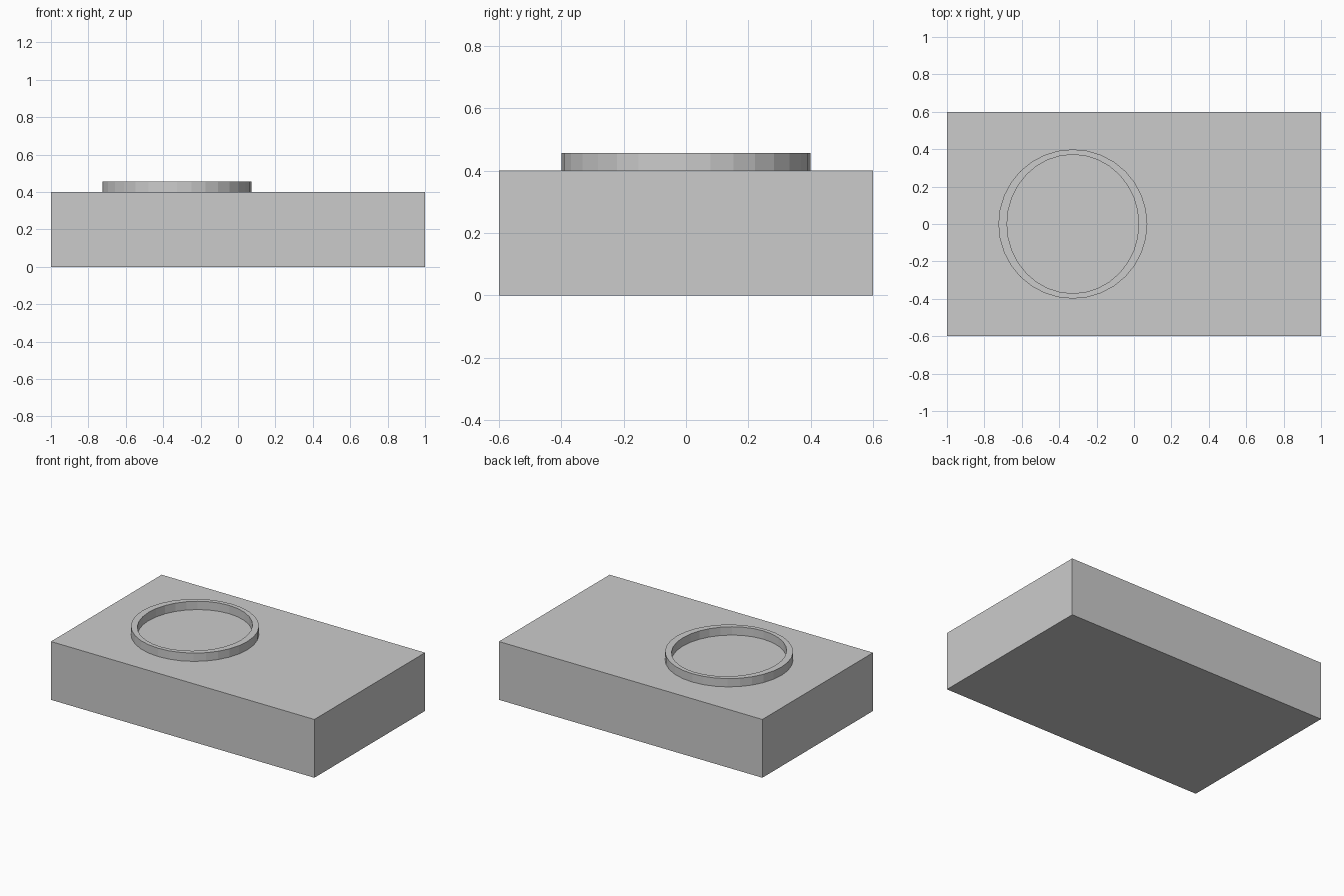
import bpy, bmesh
from math import cos, sin, tau

if "Cube" in bpy.data.objects:
    bpy.data.objects.remove(bpy.data.objects["Cube"])


def make_object(name, bm):
    bmesh.ops.recalc_face_normals(bm, faces=bm.faces)
    mesh = bpy.data.meshes.new(name)
    bm.to_mesh(mesh)
    bm.free()
    obj = bpy.data.objects.new(name, mesh)
    bpy.context.collection.objects.link(obj)
    return obj


# Rectangular base block
bm = bmesh.new()
bmesh.ops.create_cube(bm, size=1)
bmesh.ops.scale(bm, vec=(2, 1.2, 0.4), verts=bm.verts)
bmesh.ops.translate(bm, vec=(0, 0, 0.2), verts=bm.verts)
make_object("base_block", bm)

# Raised rim: near-circular outside, slightly oval inside, 32 sides
SIDES, CENTRE_X = 32, -0.327
OUTER, INNER = (0.398, 0.399), (0.352, 0.371)
LOW, HIGH = 0.4, 0.457
bm = bmesh.new()
loops = []
for (rx, ry), z in ((OUTER, LOW), (OUTER, HIGH), (INNER, HIGH), (INNER, LOW)):
    loops.append([bm.verts.new((CENTRE_X + rx * cos(tau * i / SIDES),
                                ry * sin(tau * i / SIDES), z))
                  for i in range(SIDES)])
for a, b in zip(loops, loops[1:]):
    for i in range(SIDES):
        j = (i + 1) % SIDES
        bm.faces.new((a[i], a[j], b[j], b[i]))
rim = make_object("raised_rim", bm)

# The open underside rests on the block, so keep the wall normals facing out
if rim.data.polygons[0].normal.x < 0:
    rim.data.flip_normals()
